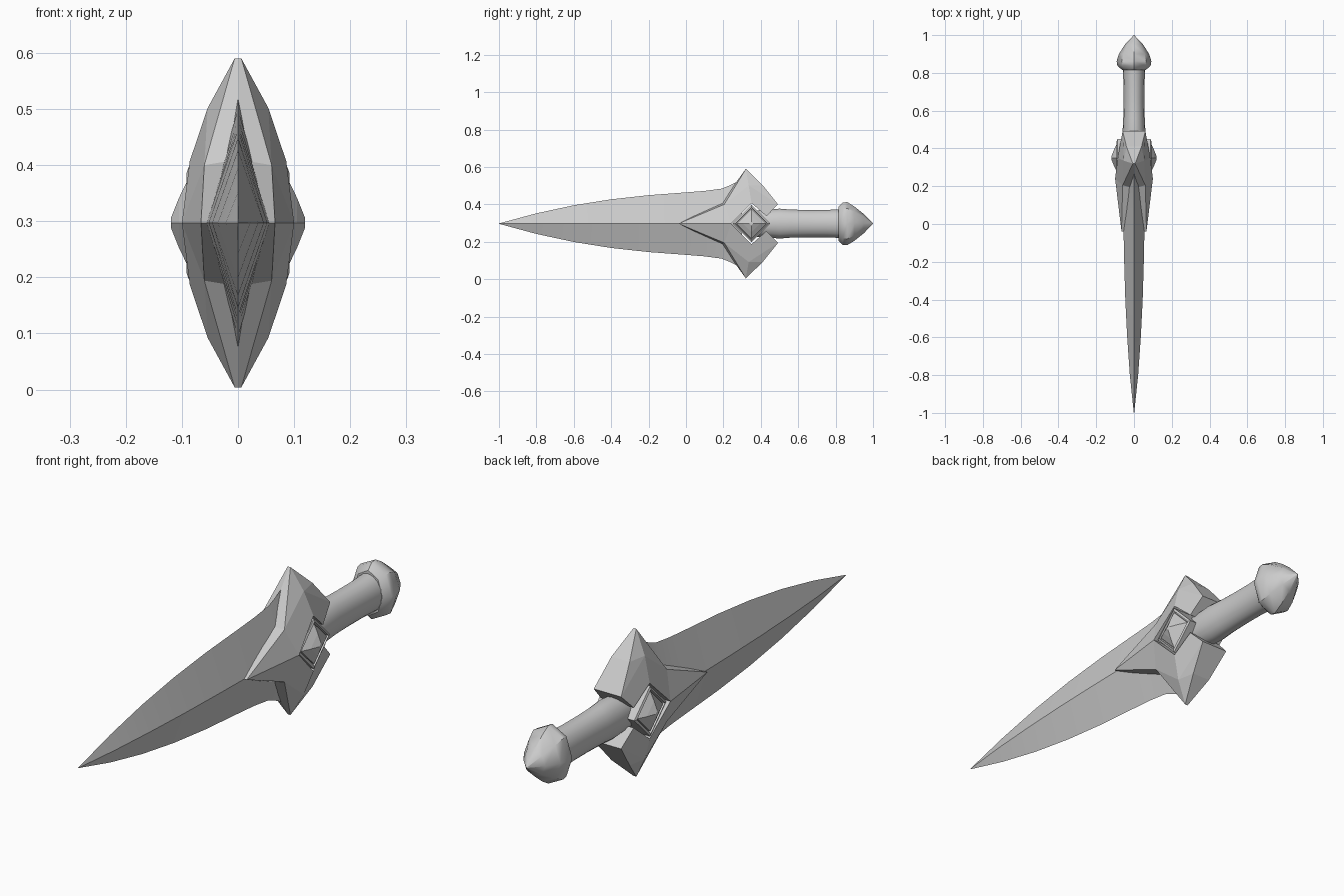
import bpy, bmesh, math

if "Cube" in bpy.data.objects:
    bpy.data.objects.remove(bpy.data.objects["Cube"])

C = 0.297  # height of the long axis


def make(name, bm, smooth=None):
    bmesh.ops.remove_doubles(bm, verts=bm.verts, dist=0.0005)
    bmesh.ops.recalc_face_normals(bm, faces=bm.faces)
    me = bpy.data.meshes.new(name)
    bm.to_mesh(me)
    bm.free()
    ob = bpy.data.objects.new(name, me)
    bpy.context.collection.objects.link(ob)
    ob.location.z = C
    if smooth:
        bpy.ops.object.select_all(action='DESELECT')
        ob.select_set(True)
        bpy.context.view_layer.objects.active = ob
        bpy.ops.object.shade_smooth_by_angle(angle=math.radians(smooth))
    return ob


def loft(bm, rings):
    """Skin a list of equal-length point rings and cap both ends."""
    vs = [[bm.verts.new(p) for p in r] for r in rings]
    n = len(vs[0])
    for a, b in zip(vs, vs[1:]):
        for i in range(n):
            j = (i + 1) % n
            bm.faces.new((a[i], a[j], b[j], b[i]))
    bm.faces.new(vs[0])
    bm.faces.new(vs[-1])


def along_y(name, sections, sides, smooth):
    """Elliptical sections (y, half width, half height) along the axis."""
    bm = bmesh.new()
    ang = [2 * math.pi * i / sides for i in range(sides)]
    loft(bm, [[(rx * math.cos(a), y, rz * math.sin(a)) for a in ang]
              for y, rx, rz in sections])
    return make(name, bm, smooth)


# Diamond-section blade
along_y("blade", [(-1, .001, .001), (-.8, .022, .055), (-.6, .036, .098),
                  (-.4, .046, .130), (-.2, .052, .152), (0, .056, .167),
                  (.1, .057, .175), (.19, .058, .187), (.23, .058, .203),
                  (.3, .058, .237)], 4, 20)

# Oval grip and eight-sided pommel
along_y("grip", [(.36, .056, .070), (.44, .059, .074), (.50, .060, .080),
                 (.56, .057, .075), (.65, .055, .073), (.75, .056, .073),
                 (.83, .060, .077)], 16, 40)
along_y("pommel", [(.815, .062, .090), (.838, .088, .113), (.862, .092, .115),
                   (.90, .080, .092), (.95, .048, .052), (1.0, .001, .001)], 8, 40)

# Winged guard: one quarter as (x, y, z), repeated across both planes
pts = {
    "point": (.066, -.04, 0), "corner": (.060, .205, .103),
    "tip": (.006, .32, .293), "mid": (.040, .41, .205),
    "back": (.060, .492, .103), "notch": (.072, .43, .040),
    "gem_top": (.086, .35, .110), "gem_front": (.100, .240, 0),
    "ridge": (.054, .335, .205),
}
faces = ["point corner gem_front", "corner ridge gem_top gem_front",
         "corner tip ridge", "tip mid ridge", "ridge mid back",
         "ridge back notch gem_top"]
rim = "point corner tip mid back notch gem_top gem_front".split()
bm = bmesh.new()
for sx in (1, -1):
    for sz in (1, -1):
        outer = {k: bm.verts.new((sx * x, y, sz * z)) for k, (x, y, z) in pts.items()}
        inner = {k: bm.verts.new((0, pts[k][1], sz * pts[k][2])) for k in rim}
        inner["corner"].co = (0, .190, sz * .113)
        for f in faces:
            bm.faces.new([outer[k] for k in f.split()])
        for a, b in zip(rim, rim[1:]):
            bm.faces.new((outer[a], outer[b], inner[b], inner[a]))
make("guard", bm)

# Diamond setting with a groove and a pyramid gem, on both sides
for side, s in (("right", 1), ("left", -1)):
    def diamond(r, x):
        return [(s * x, .35 + r * math.cos(a), r * math.sin(a))
                for a in (0, math.pi / 2, math.pi, 1.5 * math.pi)]
    bm = bmesh.new()
    loft(bm, [diamond(.100, 0), diamond(.100, .088), diamond(.088, .092),
              diamond(.084, .078), diamond(.07, .078)])
    make("gem_setting_" + side, bm)
    bm = bmesh.new()
    loft(bm, [diamond(.080, .07), diamond(.080, .088), diamond(.045, .105),
              diamond(.010, .119)])
    make("gem_" + side, bm)
